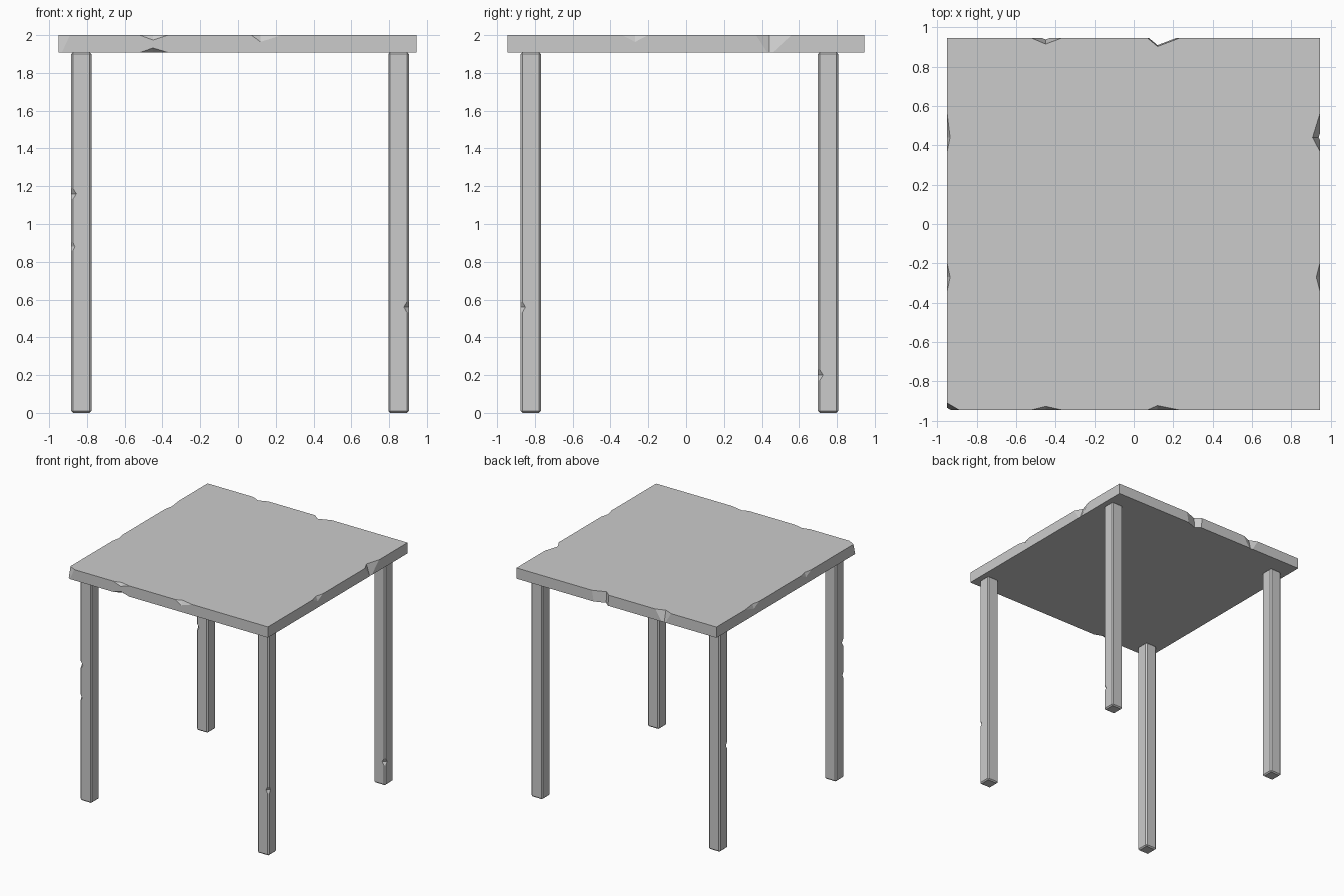
import bpy, bmesh
from mathutils import Vector as V

if "Cube" in bpy.data.objects:
    bpy.data.objects.remove(bpy.data.objects["Cube"])


def box(name, lo, hi, bevel):
    lo, hi = V(lo), V(hi)
    bm = bmesh.new()
    bmesh.ops.create_cube(bm, size=1)
    for v in bm.verts:
        v.co = [(lo[i] + hi[i]) / 2 + v.co[i] * (hi[i] - lo[i]) for i in range(3)]
    if bevel:
        bmesh.ops.bevel(bm, geom=bm.edges[:], offset=bevel, segments=1,
                        affect='EDGES', profile=0.5)
    return finish(name, bm)


def finish(name, bm):
    bmesh.ops.recalc_face_normals(bm, faces=bm.faces[:])
    me = bpy.data.meshes.new(name)
    bm.to_mesh(me)
    bm.free()
    ob = bpy.data.objects.new(name, me)
    bpy.context.collection.objects.link(ob)
    return ob


def wedge(c, t, u, v, before, after, du, dv):
    """Points of a chip on the edge through c along t; u and v point into the wood."""
    c, t, u, v = V(c), V(t), V(u), V(v)
    return [c - t * before, c + t * after, c + u * du, c + v * dv, c - (u + v) * 0.05]


def carve(ob, chips):
    bm = bmesh.new()
    for pts in chips:
        verts = [bm.verts.new(p) for p in pts]
        bmesh.ops.convex_hull(bm, input=verts)
    cutter = finish("chip_cutter", bm)
    cutter.hide_render = True
    mod = ob.modifiers.new("chips", 'BOOLEAN')
    mod.operation, mod.solver, mod.object = 'DIFFERENCE', 'EXACT', cutter
    bpy.context.view_layer.objects.active = ob
    bpy.ops.object.modifier_apply(modifier=mod.name)
    bpy.data.objects.remove(cutter)


# Table top
L, R, F, B, Z0, Z1 = -0.95, 0.945, -0.945, 0.945, 1.908, 2.0
top = box("table_top", (L, F, Z0), (R, B, Z1), 0)
X, Y, Z = V((1, 0, 0)), V((0, 1, 0)), V((0, 0, 1))
chips = [
    # front edge
    wedge((-0.45, F, Z1), X, Y, -Z, 0.07, 0.08, 0.018, 0.026),
    wedge((-0.45, F, Z0), X, Y, Z, 0.07, 0.08, 0.03, 0.024),
    wedge((0.12, F, Z1), X, Y, -Z, 0.05, 0.11, 0.022, 0.036),
    # back edge, the second one runs through the whole thickness
    wedge((-0.45, B, Z1), X, -Y, -Z, 0.07, 0.08, 0.03, 0.12),
    wedge((0.12, B, Z1), X, -Y, -Z, 0.05, 0.11, 0.042, 0.6),
    # right edge
    wedge((R, -0.27, Z1), Y, -X, -Z, 0.07, 0.07, 0.018, 0.036),
    wedge((R, 0.44, Z1), Y, -X, -Z, 0.07, 0.12, 0.037, 0.11),
    # left edge
    wedge((L, -0.27, Z1), Y, X, -Z, 0.07, 0.07, 0.015, 0.036),
    wedge((L, 0.44, Z1), Y, X, -Z, 0.07, 0.12, 0.015, 0.036),
    # broken front left corner
    [V((L + 0.06, F, Z1)), V((L, F + 0.035, Z1)), V((L, F, Z1 - 0.13)),
     V((L - 0.03, F - 0.03, Z1 + 0.05))],
]
carve(top, chips)

# Legs, with nicks (height, depth) on the edge given by side
legs = {
    "front_left_leg": (-0.83, -0.822, -1, [(1.16, 0.028), (0.88, 0.02)]),
    "front_right_leg": (0.85, -0.822, 1, [(0.56, 0.026)]),
    "back_left_leg": (-0.83, 0.753, -1, [(0.88, 0.026)]),
    "back_right_leg": (0.85, 0.753, 1, [(0.20, 0.028)]),
}
H = 0.054
for name, (x, y, side, nicks) in legs.items():
    leg = box(name, (x - H, y - H, 0), (x + H, y + H, Z0 + 0.002), 0.01)
    carve(leg, [wedge((x + side * H, y - H, z), Z, -X * side, Y, 0.045, 0.045, d, d)
                for z, d in nicks])
